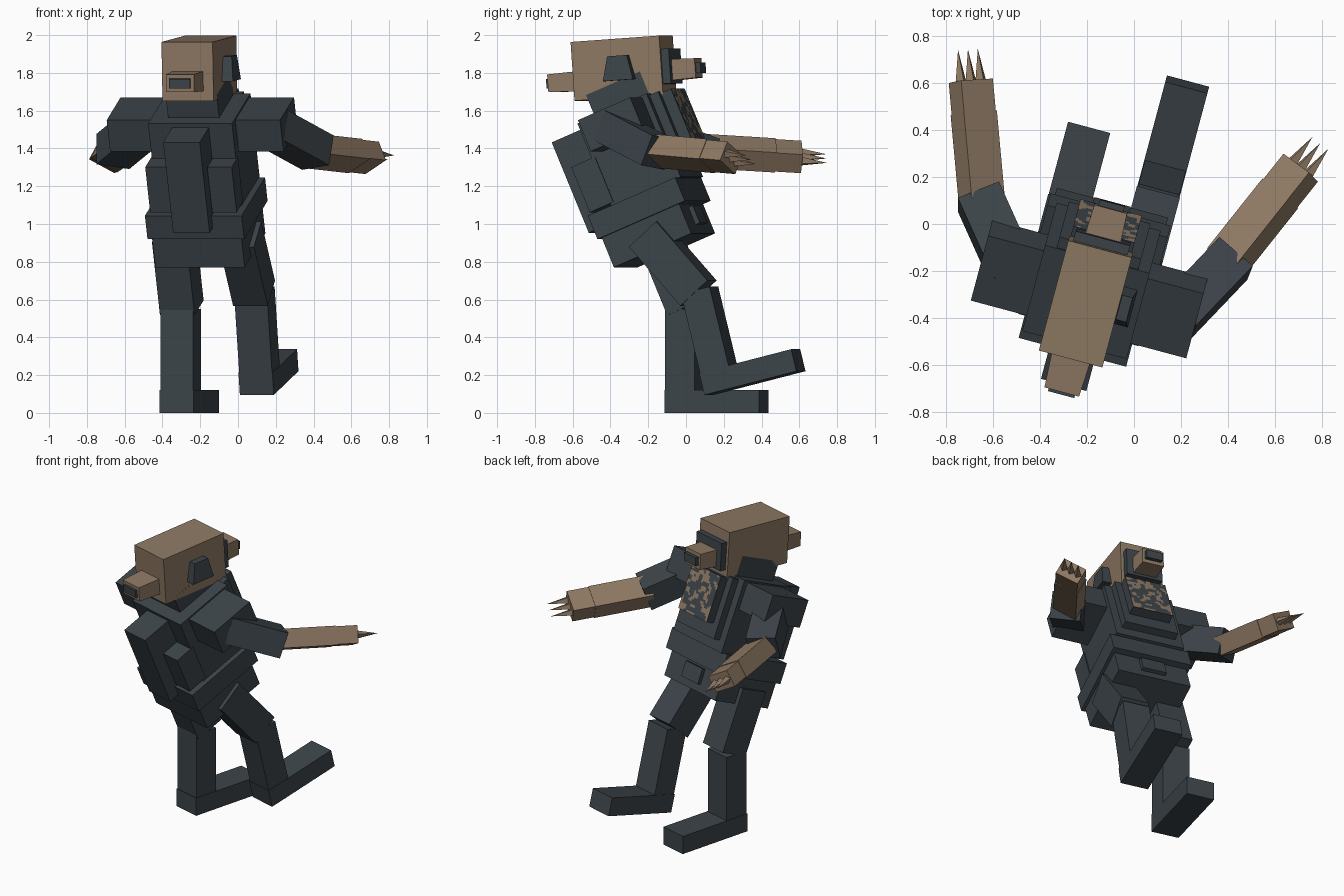
import bpy, bmesh, math
from mathutils import Matrix, Vector, noise

if "Cube" in bpy.data.objects:
    bpy.data.objects.remove(bpy.data.objects["Cube"])


def material(name, rgb):
    m = bpy.data.materials.new(name)
    m.diffuse_color = (*rgb, 1)
    m.use_nodes = True
    m.node_tree.nodes["Principled BSDF"].inputs["Base Color"].default_value = m.diffuse_color
    return m


SLATE = material("dark slate", (0.045, 0.057, 0.066))
TAN = material("warm tan", (0.27, 0.19, 0.125))

# Frames: the body is turned 15 degrees, the torso also leans back 23 degrees
BODY = Matrix.Rotation(math.radians(-15), 4, 'Z')
TORSO = BODY @ Matrix.Rotation(math.radians(23), 4, 'X')
MID = -0.112          # sideways centre of the body


def box(name, frame, xr, yr, zr, mat, taper=None):
    """Box from ranges inside a frame; taper=(axis, side, factor) shrinks one end."""
    bm = bmesh.new()
    bmesh.ops.create_cube(bm, size=1)
    mid = [(r[0] + r[1]) / 2 for r in (xr, yr, zr)]
    dim = [r[1] - r[0] for r in (xr, yr, zr)]
    for v in bm.verts:
        k = [1, 1, 1]
        if taper and v.co[taper[0]] * taper[1] > 0:
            k = [1 if i == taper[0] else taper[2] for i in range(3)]
        v.co = frame @ Vector([mid[i] + v.co[i] * dim[i] * k[i] for i in range(3)])
    return finish(name, bm, [mat])


def finish(name, bm, mats):
    me = bpy.data.meshes.new(name)
    bm.to_mesh(me)
    bm.free()
    for m in mats:
        me.materials.append(m)
    ob = bpy.data.objects.new(name, me)
    bpy.context.collection.objects.link(ob)
    return ob


def sides(c, half):
    return (c - half, c + half)


def limb_frame(a, b, roll):
    """Frame at a with z toward b; x points outward and is raised by roll."""
    a, b = Vector(a), Vector(b)
    d = (b - a).normalized()
    s = 1 if a.x > 0 else -1
    out = Vector((d.y, -d.x, 0)).normalized() * s
    x = out * math.cos(roll) + Vector((0, 0, 1)) * math.sin(roll)
    x = (x - d * x.dot(d)).normalized()
    y = d.cross(x)
    m = Matrix((x, y, d)).transposed().to_4x4()
    m.translation = a
    return m, (b - a).length


# Torso stack
box("pelvis", TORSO, sides(MID, .245), (-.03, .43), (.85, 1.03), SLATE)
box("belt", TORSO, sides(MID, .265), (-.05, .47), (1.02, 1.155), SLATE)
box("torso", TORSO, sides(MID, .23), (.08, .49), (1.15, 1.63), SLATE)
box("chest_plate", TORSO, sides(MID, .18), (.45, .54), (1.22, 1.62), SLATE)
box("bib", TORSO, sides(MID, .135), (.5, .60), (1.31, 1.61), SLATE)
box("belt_buckle", TORSO, sides(MID, .08), (.42, .455), (.90, 1.0), SLATE)
box("neck", TORSO, sides(MID, .14), (.16, .48), (1.6, 1.76), SLATE)

# Mottled patch on the bib
bm = bmesh.new()
bmesh.ops.create_grid(bm, x_segments=18, y_segments=20, size=.5)
for f in bm.faces:
    c = f.calc_center_median()
    f.material_index = 1 if noise.noise(Vector((c.x * 7, c.y * 9, 3.7))) > .08 else 0
for v in bm.verts:
    v.co = TORSO @ Vector((MID - v.co.x * .27, .603, 1.46 + v.co.y * .30))
finish("bib_pattern", bm, [SLATE, TAN])

# Backpack
box("pack_spine", TORSO, sides(MID, .10), (-.121, .09), (1.087, 1.607), SLATE)
for s, n in ((-1, "left"), (1, "right")):
    box(n + "_pack_pouch", TORSO, sides(MID + s * .17, .067), (-.04, .10), (1.17, 1.43), SLATE)
    box(n + "_shoulder", TORSO, sides(MID + s * .345, .13), (.15, .46), (1.44, 1.62), SLATE)

# Head, pitched up slightly
HEAD = BODY @ Matrix.Translation((MID, -.372, 1.825)) @ Matrix.Rotation(math.radians(4), 4, 'X')
box("head", HEAD, (-.14, .14), (-.243, .243), (-.156, .156), TAN)
box("rear_box", HEAD, (-.085, .085), (-.40, -.24), (-.105, .0), TAN, (1, -1, .9))
box("rear_box_cap", HEAD, (-.058, .058), (-.413, -.39), (-.078, -.028), SLATE)
box("visor", HEAD, (-.12, .12), (.24, .285), (-.10, .085), SLATE)
box("snout", HEAD, (-.08, .08), (.24, .41), (-.085, .03), TAN, (1, 1, .9))
box("nose", HEAD, (-.055, .055), (.40, .435), (-.055, .0), SLATE)
box("ear", HEAD, (.13, .20), (-.065, .10), (-.065, .065), SLATE, (2, 1, .65))


# Legs: shin and foot share a frame at the heel, thigh has its own
def leg(side, u, heel, pitch, thigh_mid, thigh_tilt):
    foot = BODY @ Matrix.Translation((u, *heel)) @ Matrix.Rotation(math.radians(pitch), 4, 'X')
    box(side + "_foot", foot, (-.093, .093), (0, .52), (0, .12), SLATE)
    box(side + "_shin", foot, (-.09, .09), (.004, .165), (.12, .55), SLATE)
    thigh = BODY @ Matrix.Translation((u, *thigh_mid)) @ Matrix.Rotation(math.radians(thigh_tilt), 4, 'X')
    box(side + "_thigh", thigh, (-.095, .095), (-.1, .1), (-.21, .21), SLATE)


leg("left", -.291, (-.172, 0), 0, (-.146, .75), 23)
leg("right", .065, (.143, .095), 14, (-.055, .79), 42)


# Arms: upper arm, forearm, hand and three claws
def arm(side, shoulder, elbow, start, end):
    m, n = limb_frame(shoulder, elbow, .15)
    box(side + "_upper_arm", m, (-.095, .095), (-.085, .085), (-.03, n + .02), SLATE)
    m, n = limb_frame(start, end, .5)
    box(side + "_forearm", m, (-.08, .08), (-.06, .06), (-.02, n * .72), TAN)
    box(side + "_hand", m, (-.077, .077), (-.056, .056), (n * .72, n), TAN)
    for i in (-1, 0, 1):
        bm = bmesh.new()
        bmesh.ops.create_cone(bm, segments=4, radius1=.026, radius2=0, depth=.14, cap_ends=True,
                              matrix=m @ Matrix.Translation((i * .048, 0, n + .065)))
        finish(f"{side}_claw_{i + 2}", bm, [TAN])


arm("left", (-.52, -.2, 1.5), (-.655, .10, 1.39), (-.65, .12, 1.385), (-.695, .61, 1.355))
arm("right", (.2, -.38, 1.5), (.41, -.16, 1.385), (.40, -.15, 1.385), (.71, .24, 1.35))
